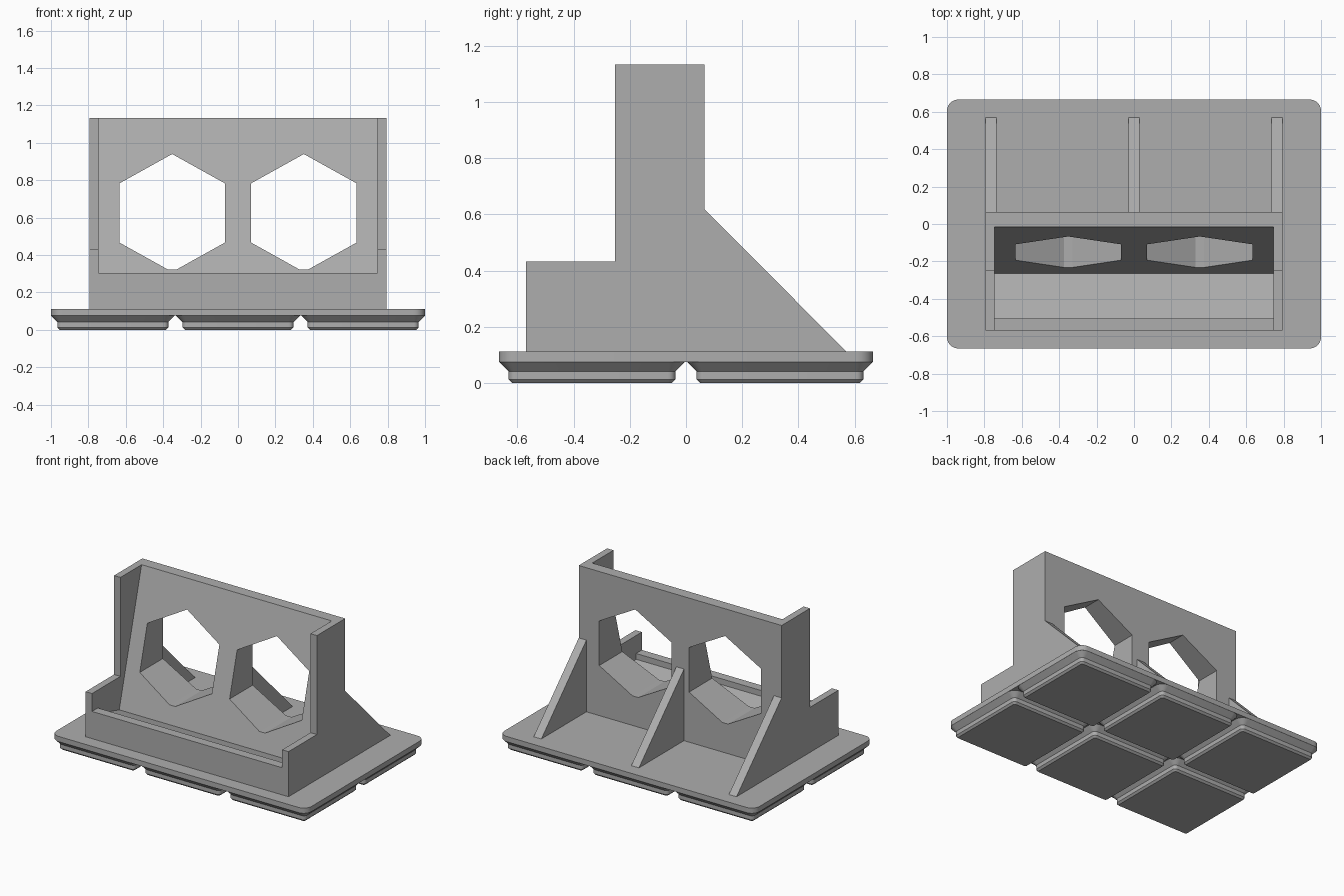
import bpy, bmesh, math

if "Cube" in bpy.data.objects:
    bpy.data.objects.remove(bpy.data.objects["Cube"])

grey = bpy.data.materials.new("plain grey")
grey.diffuse_color = (0.42, 0.42, 0.42, 1)
grey.use_nodes = True
grey.node_tree.nodes["Principled BSDF"].inputs["Base Color"].default_value = grey.diffuse_color


def finish(bm, name):
    bmesh.ops.recalc_face_normals(bm, faces=bm.faces)
    me = bpy.data.meshes.new(name)
    bm.to_mesh(me)
    bm.free()
    me.materials.append(grey)
    ob = bpy.data.objects.new(name, me)
    bpy.context.collection.objects.link(ob)
    return ob


def prism(name, pts, a, b, axis="x"):
    """Extrude a profile from a to b along x (profile y,z) or y (profile x,z)."""
    bm = bmesh.new()
    place = (lambda p, t: (t, p[0], p[1])) if axis == "x" else (lambda p, t: (p[0], t, p[1]))
    rings = [[bm.verts.new(place(p, t)) for p in pts] for t in (a, b)]
    n = len(pts)
    for i in range(n):
        j = (i + 1) % n
        bm.faces.new((rings[0][i], rings[0][j], rings[1][j], rings[1][i]))
    bm.faces.new(rings[0])
    bm.faces.new(rings[1])
    return finish(bm, name)


def rounded_loft(name, cx, cy, layers, seg=6):
    """Stack rounded rectangles given as (half x, half y, radius, z)."""
    bm = bmesh.new()
    rings = []
    for hx, hy, r, z in layers:
        ring = []
        for k, (sx, sy) in enumerate(((1, 1), (-1, 1), (-1, -1), (1, -1))):
            for i in range(seg + 1):
                t = math.pi / 2 * (k + i / seg)
                ring.append(bm.verts.new((cx + sx * (hx - r) + r * math.cos(t),
                                          cy + sy * (hy - r) + r * math.sin(t), z)))
        rings.append(ring)
    n = len(rings[0])
    for lo, hi in zip(rings, rings[1:]):
        for i in range(n):
            j = (i + 1) % n
            bm.faces.new((lo[i], lo[j], hi[j], hi[i]))
    bm.faces.new(rings[0])
    bm.faces.new(rings[-1])
    ob = finish(bm, name)
    bpy.context.view_layer.objects.active = ob
    ob.select_set(True)
    bpy.ops.object.shade_smooth_by_angle(angle=math.radians(25))
    ob.select_set(False)


# Base plate and its six stepped feet
TOP = 0.1125
rounded_loft("base_plate", 0, 0, [(1, 0.6655, 0.06, 0.0757), (1, 0.6655, 0.06, TOP)])
for ix in (-1, 0, 1):
    for iy in (-0.5, 0.5):
        rounded_loft("base_foot", ix * 0.669, iy * 0.669,
                     [(0.284, 0.284, 0.0128, 0), (0.2965, 0.2965, 0.0255, 0.0128),
                      (0.2965, 0.2965, 0.0255, 0.0415), (0.3307, 0.3307, 0.06, 0.0757)])

# Leaning back rest with sloped shelf and front lip
Z0 = TOP - 0.005
holder = prism("holder_body", [(-0.57, Z0), (-0.57, 0.305), (-0.505, 0.305), (-0.505, 0.264),
                               (-0.265, 0.2), (-0.015, 1.133), (0.065, 1.133), (0.065, Z0)],
               -0.745, 0.745)

# Two hexagonal openings, slightly flattened at the bottom tip
for cx in (-0.352, 0.352):
    hexagon = [(cx - 0.022, 0.322), (cx + 0.022, 0.322), (cx + 0.2825, 0.467),
               (cx + 0.2825, 0.783), (cx, 0.94), (cx - 0.2825, 0.783), (cx - 0.2825, 0.467)]
    cutter = prism("hexagon_cutter", hexagon, -0.45, 0.3, "y")
    cutter.hide_render = True
    cutter.hide_viewport = True
    cut = holder.modifiers.new("hexagon_opening", "BOOLEAN")
    cut.operation = "DIFFERENCE"
    cut.solver = "EXACT"
    cut.object = cutter

# Stepped side walls
for s in (-1, 1):
    prism("side_wall", [(-0.57, Z0), (-0.57, 0.432), (-0.252, 0.432), (-0.252, 1.133),
                        (0.065, 1.133), (0.065, Z0)], s * 0.745, s * 0.795)

# Triangular support ribs behind the back rest
for a, b in ((-0.795, -0.735), (-0.03, 0.03), (0.735, 0.795)):
    prism("support_rib", [(0.065, Z0), (0.065, 0.62), (0.575, Z0)], a, b)
